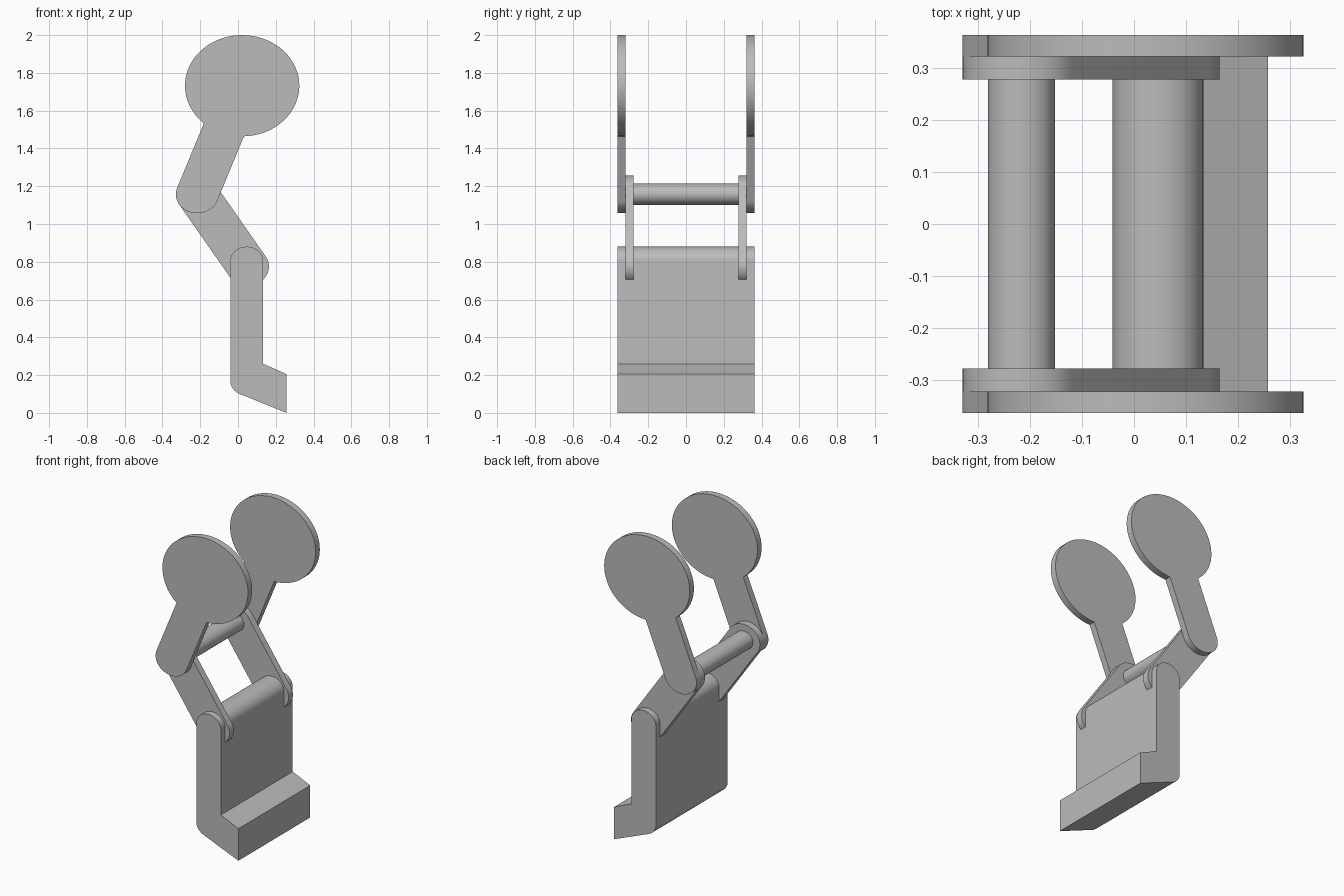
import bpy, bmesh
from math import sin, cos, asin, atan2, pi, radians

if "Cube" in bpy.data.objects:
    bpy.data.objects.remove(bpy.data.objects["Cube"], do_unlink=True)

STRETCH = 1.13  # rounded parts are wider in x than in z
GREY = (0.5, 0.5, 0.5, 1)

mat = bpy.data.materials.new("plain grey")
mat.use_nodes = True
mat.diffuse_color = GREY
mat.node_tree.nodes["Principled BSDF"].inputs["Base Color"].default_value = GREY


def arc(centre, r, start, end, steps=32):
    """Points of a stretched arc in the x-z plane."""
    angles = [start + (end - start) * i / steps for i in range(steps + 1)]
    return [(centre[0] + r * STRETCH * cos(a), centre[1] + r * sin(a)) for a in angles]


def paddle(p0, p1, r, big_r):
    """Bar with a round end of radius r at p0 and a disc of radius big_r at p1."""
    a = atan2(p1[1] - p0[1], (p1[0] - p0[0]) / STRETCH)
    gap = asin(r / big_r)
    return (arc(p0, r, a + pi / 2, a + pi * 1.5)
            + arc(p1, big_r, a - pi + gap, a + pi - gap, 64))


def extrude(name, profile, y0, y1):
    """Solid plate from an x-z profile between two y positions."""
    bm = bmesh.new()
    face = bm.faces.new([bm.verts.new((x, y0, z)) for x, z in profile])
    result = bmesh.ops.extrude_face_region(bm, geom=[face])
    verts = [v for v in result["geom"] if isinstance(v, bmesh.types.BMVert)]
    bmesh.ops.translate(bm, verts=verts, vec=(0, y1 - y0, 0))
    bmesh.ops.recalc_face_normals(bm, faces=bm.faces)
    mesh = bpy.data.meshes.new(name)
    bm.to_mesh(mesh)
    bm.free()
    mesh.materials.append(mat)
    obj = bpy.data.objects.new(name, mesh)
    bpy.context.collection.objects.link(obj)
    bpy.ops.object.select_all(action="DESELECT")
    obj.select_set(True)
    bpy.context.view_layer.objects.active = obj
    bpy.ops.object.shade_smooth_by_angle(angle=radians(30))
    return obj


elbow = (-0.216, 1.157)
hinge = (0.051, 0.775)
disc_centre = (0.022, 1.732)

# Upright body with a rounded top and an angled foot
body = (arc((0.046, 0.803), 0.077, 0, pi)
        + arc((0.046, 0.17), 0.077, pi, pi * 1.37, 16)
        + [(0.257, 0), (0.257, 0.205), (0.133, 0.26)])
extrude("body", body, -0.363, 0.363)

# Links and disc arms on both sides
for side, s in (("right", -1), ("left", 1)):
    extrude(side + "_link", paddle(elbow, hinge, 0.1, 0.1), s * 0.277, s * 0.321)
    extrude(side + "_disc_arm", paddle(elbow, disc_centre, 0.1, 0.268), s * 0.321, s * 0.363)

# Cross pin joining the links
extrude("cross_pin", arc(elbow, 0.057, 0, 2 * pi, 48)[:-1], -0.29, 0.29)
